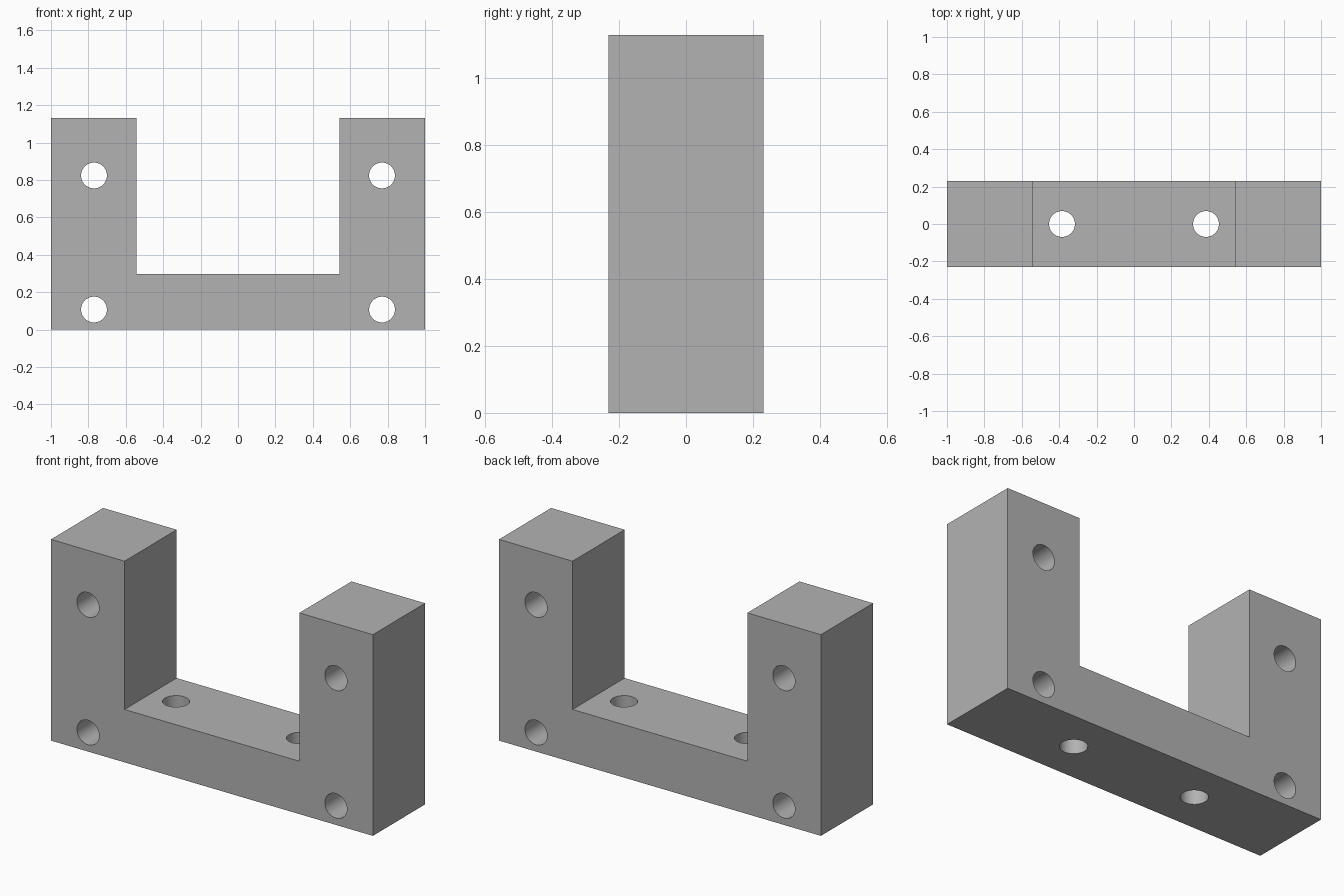
import bpy
import bmesh
import math

if "Cube" in bpy.data.objects:
    bpy.data.objects.remove(bpy.data.objects["Cube"], do_unlink=True)

HALF_DEPTH = 0.231
HEIGHT = 1.13
FLOOR = 0.297
INNER = 0.543
HOLE_RADIUS = 0.069

grey = bpy.data.materials.new("plain_grey")
grey.use_nodes = True
colour = (0.45, 0.45, 0.45, 1)
grey.diffuse_color = colour
grey.node_tree.nodes["Principled BSDF"].inputs["Base Color"].default_value = colour

# U-shaped bracket: front profile extruded through the depth
half = [(1, 0), (1, HEIGHT), (INNER, HEIGHT), (INNER, FLOOR)]
profile = half + [(-x, z) for x, z in reversed(half)]
bm = bmesh.new()
face = bm.faces.new([bm.verts.new((x, -HALF_DEPTH, z)) for x, z in profile])
sweep = bmesh.ops.extrude_face_region(bm, geom=[face])
moved = [v for v in sweep["geom"] if isinstance(v, bmesh.types.BMVert)]
bmesh.ops.translate(bm, verts=moved, vec=(0, 2 * HALF_DEPTH, 0))
bmesh.ops.recalc_face_normals(bm, faces=bm.faces)
mesh = bpy.data.meshes.new("u_bracket")
bm.to_mesh(mesh)
bm.free()
mesh.materials.append(grey)
bracket = bpy.data.objects.new("u_bracket", mesh)
bpy.context.collection.objects.link(bracket)


def drill(location, rotation):
    """Cut one round through hole in the bracket."""
    bpy.ops.mesh.primitive_cylinder_add(vertices=48, radius=HOLE_RADIUS, depth=0.8,
                                        location=location, rotation=rotation)
    cutter = bpy.context.object
    cutter.name = "hole_cutter"
    cutter.hide_render = True
    cutter.data.materials.append(grey)
    cut = bracket.modifiers.new("hole", 'BOOLEAN')
    cut.operation = 'DIFFERENCE'
    cut.solver = 'EXACT'
    cut.object = cutter
    bpy.context.view_layer.objects.active = bracket
    bpy.ops.object.modifier_apply(modifier=cut.name)
    bpy.data.objects.remove(cutter, do_unlink=True)


# Mounting holes through the posts, and vertical holes through the base
for side in (-1, 1):
    for z in (0.107, 0.824):
        drill((side * 0.77, 0, z), (math.pi / 2, 0, 0))
    drill((side * 0.385, 0, FLOOR / 2), (0, 0, 0))

bpy.ops.object.select_all(action='DESELECT')
bracket.select_set(True)
bpy.context.view_layer.objects.active = bracket
bpy.ops.object.shade_smooth_by_angle(angle=math.radians(30))
